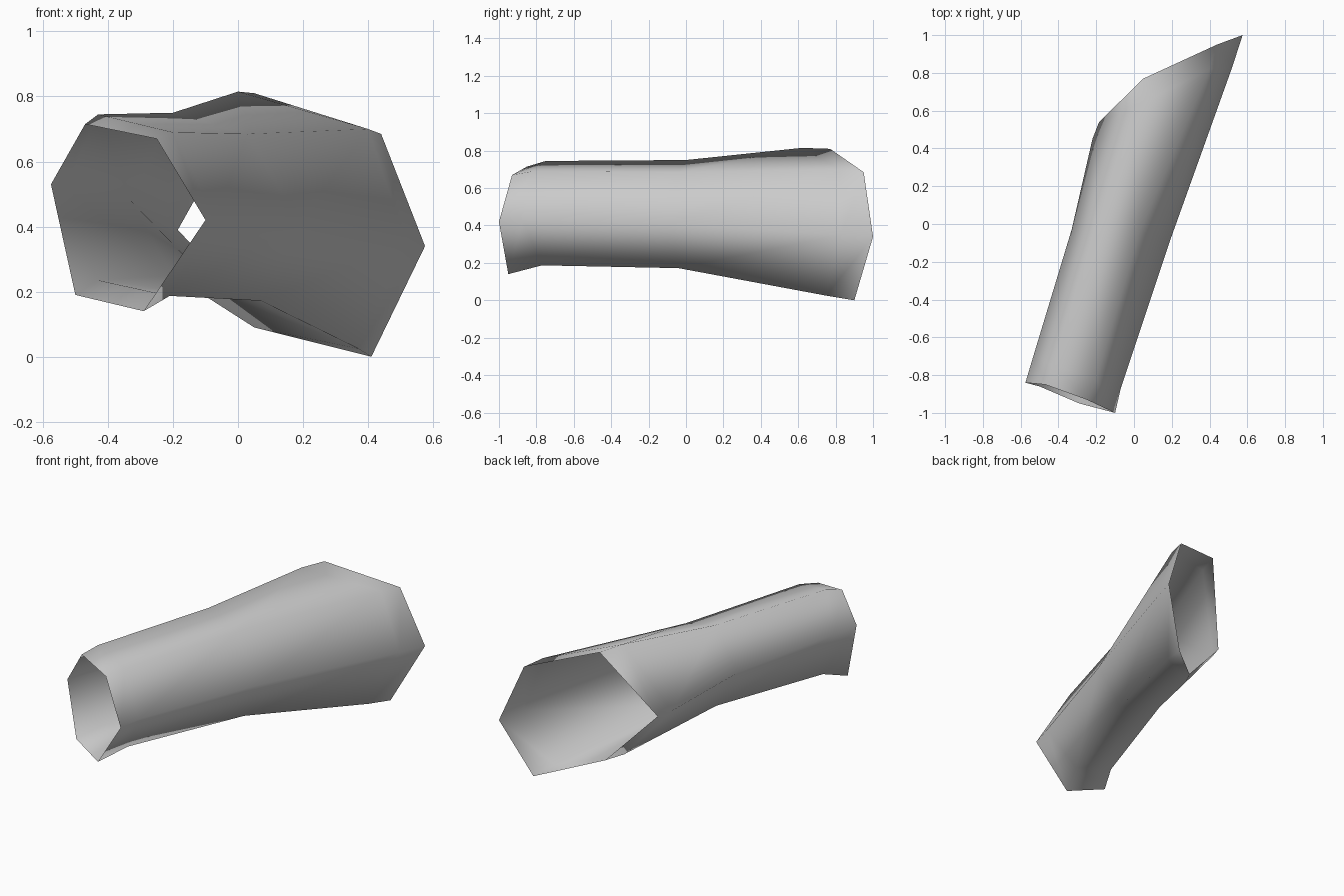
import bpy
import bmesh

# Remove only the default cube
default_cube = bpy.data.objects.get("Cube")
if default_cube:
    bpy.data.objects.remove(default_cube, do_unlink=True)


def make_material(name, colour):
    material = bpy.data.materials.new(name)
    material.use_nodes = True
    material.diffuse_color = colour
    shader = next(n for n in material.node_tree.nodes if n.type == "BSDF_PRINCIPLED")
    shader.inputs["Base Color"].default_value = colour
    return material


# Six corner rails of the sleeve, each running from the narrow front rim,
# past its support loop and the waist, to the wide slanted back rim
rails = {
    "right": [(-.10, -1, .42), (-.07, -.87, .43), (.19, -.09, .41), (.52, .83, .35), (.575, 1, .34)],
    "upper_right": [(-.25, -.93, .67), (-.2, -.82, .69), (.03, -.04, .685), (.4, .82, .7), (.44, .95, .685)],
    "upper_left": [(-.47, -.85, .715), (-.43, -.75, .745), (-.2, 0, .75), (0, .62, .815), (.05, .77, .81)],
    "left": [(-.575, -.84, .53), (-.53, -.69, .52), (-.33, -.03, .48), (-.22, .45, .4), (-.185, .54, .39)],
    "lower_left": [(-.5, -.86, .19), (-.43, -.72, .235), (-.2, -.01, .25), (.05, .53, .09), (.11, .63, .075)],
    "lower_right": [(-.29, -.95, .14), (-.21, -.77, .187), (.07, -.04, .172), (.37, .75, .025), (.41, .9, 0)],
}


def loft_rails(name, corner_rails, material):
    """Skin an open tube across neighbouring rails."""
    mesh = bpy.data.meshes.new(name)
    bm = bmesh.new()
    columns = [[bm.verts.new(point) for point in rail] for rail in corner_rails]
    for index, column in enumerate(columns):
        neighbour = columns[(index + 1) % len(columns)]
        for step in range(len(column) - 1):
            face = bm.faces.new((column[step], column[step + 1],
                                 neighbour[step + 1], neighbour[step]))
            face.smooth = True
    # Turn every face away from the centre line
    bmesh.ops.recalc_face_normals(bm, faces=bm.faces)
    centre_height = sum(v.co.z for v in bm.verts) / len(bm.verts)
    top_face = max(bm.faces, key=lambda f: f.calc_center_median().z)
    if top_face.normal.z * (top_face.calc_center_median().z - centre_height) < 0:
        bmesh.ops.reverse_faces(bm, faces=bm.faces)
    bm.to_mesh(mesh)
    bm.free()
    mesh.materials.append(material)
    sleeve = bpy.data.objects.new(name, mesh)
    bpy.context.collection.objects.link(sleeve)
    return sleeve


# Open, smooth-shaded six-sided sleeve
grey = make_material("plain_grey", (.6, .6, .6, 1))
loft_rails("sleeve", list(rails.values()), grey)
